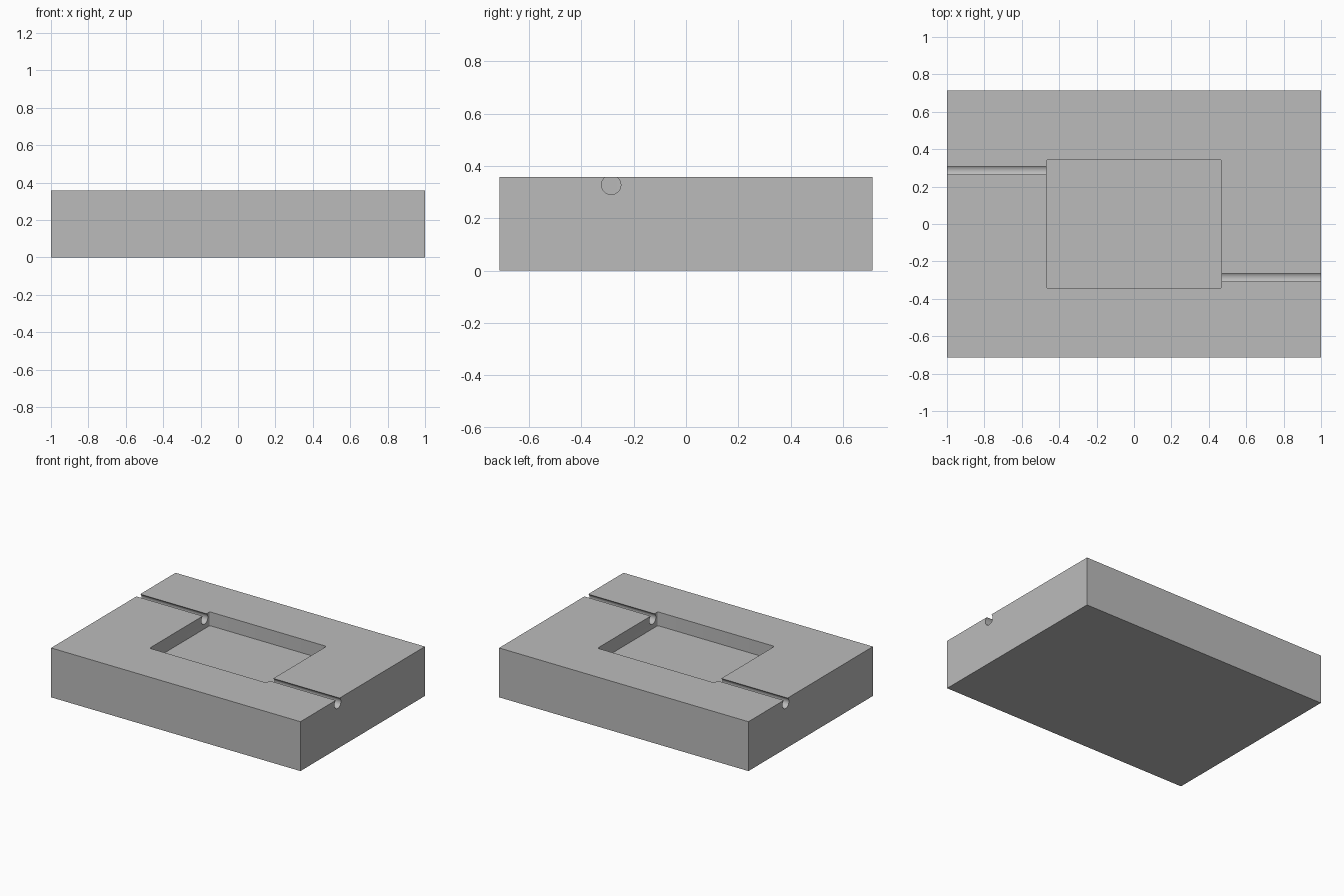
import bpy
import bmesh
from math import radians
from mathutils import Matrix

LENGTH, WIDTH, HEIGHT = 2.0, 1.426, 0.358
POCKET_X, POCKET_Y, POCKET_DEPTH = 0.936, 0.69, 0.10
BORE_RADIUS, BORE_Y, BORE_Z = 0.037, 0.286, 0.328

scene = bpy.context.scene
default_cube = scene.objects.get("Cube")
if default_cube:
    bpy.data.objects.remove(default_cube, do_unlink=True)

grey = bpy.data.materials.new("plain grey")
grey.use_nodes = True
colour = (0.5, 0.5, 0.5, 1.0)
grey.diffuse_color = colour
grey.node_tree.nodes["Principled BSDF"].inputs["Base Color"].default_value = colour


def add_object(name, bm):
    mesh = bpy.data.meshes.new(name)
    bm.to_mesh(mesh)
    bm.free()
    mesh.materials.append(grey)
    obj = bpy.data.objects.new(name, mesh)
    scene.collection.objects.link(obj)
    return obj


def box(name, size, centre, corner=0.0):
    """Box with optionally rounded vertical edges."""
    bm = bmesh.new()
    bmesh.ops.create_cube(bm, size=1, matrix=Matrix.Translation(centre) @ Matrix.Diagonal((*size, 1)))
    if corner:
        upright = [e for e in bm.edges if abs(e.verts[0].co.z - e.verts[1].co.z) > size[2] / 2]
        bmesh.ops.bevel(bm, geom=upright, offset=corner, segments=4, profile=0.5, affect='EDGES')
    return add_object(name, bm)


def bore(name, side):
    """Round channel cutter running from the pocket out through one end."""
    bm = bmesh.new()
    inner, outer = POCKET_X / 2 - 0.1, LENGTH / 2 + 0.1
    place = Matrix.Translation((side * (inner + outer) / 2, -side * BORE_Y, BORE_Z))
    bmesh.ops.create_cone(bm, cap_ends=True, segments=64, radius1=BORE_RADIUS, radius2=BORE_RADIUS,
                          depth=outer - inner, matrix=place @ Matrix.Rotation(radians(90), 4, 'Y'))
    return add_object(name, bm)


# Solid block
block = box("mould_block", (LENGTH, WIDTH, HEIGHT), (0, 0, HEIGHT / 2))

# Central pocket and the two diagonally opposed channels
cutters = [
    box("pocket_cutter", (POCKET_X, POCKET_Y, POCKET_DEPTH * 2), (0, 0, HEIGHT), corner=0.01),
    bore("left_channel_cutter", 1),
    bore("right_channel_cutter", -1),
]
bpy.ops.object.select_all(action='DESELECT')
bpy.context.view_layer.objects.active = block
block.select_set(True)
for cutter in cutters:
    cutter.hide_render = True
    cut = block.modifiers.new(cutter.name, 'BOOLEAN')
    cut.operation = 'DIFFERENCE'
    cut.solver = 'EXACT'
    cut.object = cutter
    bpy.ops.object.modifier_apply(modifier=cut.name)
    bpy.data.objects.remove(cutter, do_unlink=True)

bpy.ops.object.shade_smooth_by_angle(angle=radians(30))
